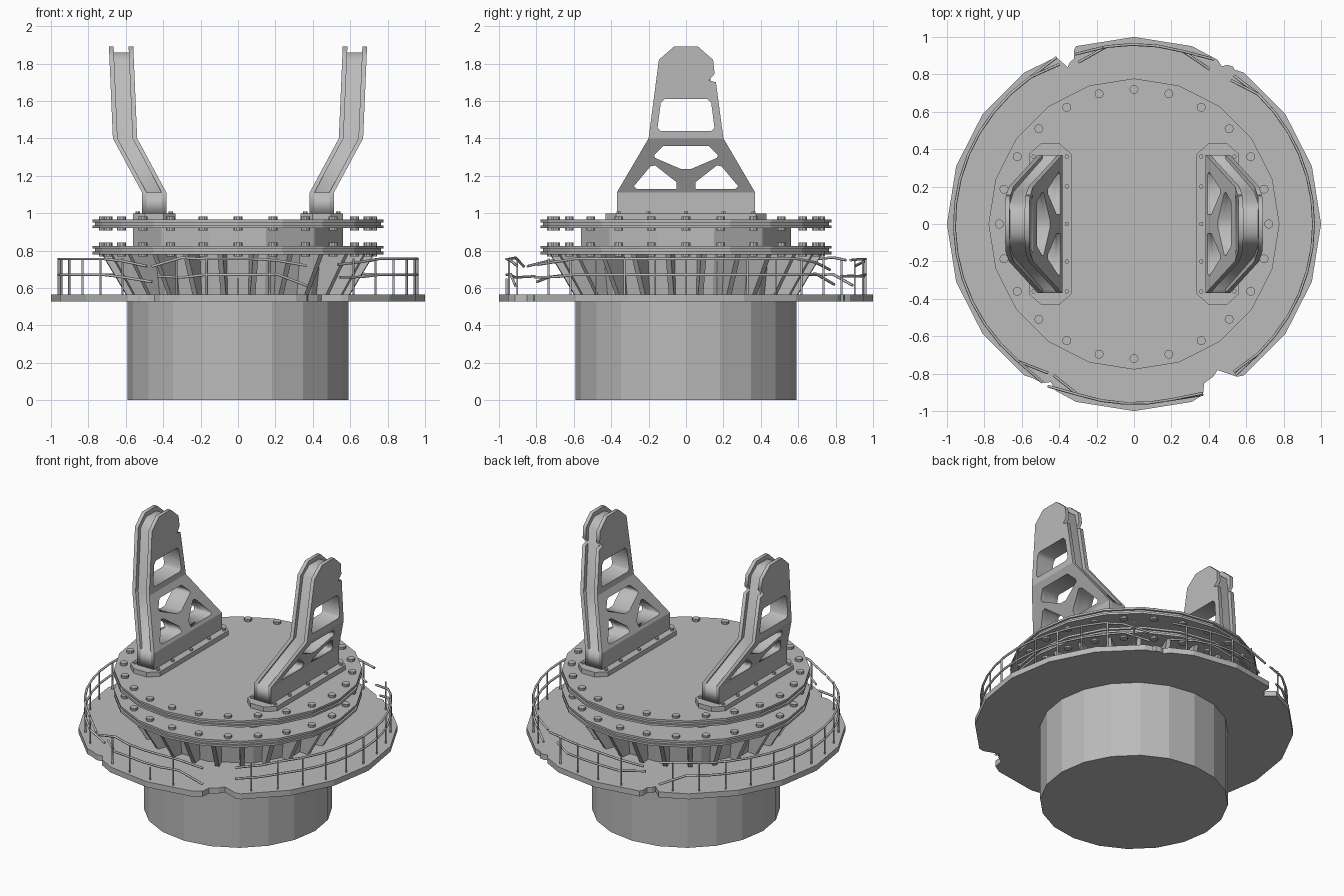
import bpy, bmesh, random
from math import sin, cos, radians
from mathutils import Vector

random.seed(4)
cube = bpy.data.objects.get("Cube")
if cube:
    bpy.data.objects.remove(cube)

GREY = (0.5, 0.5, 0.5, 1)
metal = bpy.data.materials.new("weathered_grey_metal")
metal.use_nodes = True
metal.diffuse_color = GREY
metal.node_tree.nodes["Principled BSDF"].inputs["Base Color"].default_value = GREY


def polar(r, deg, z=0.0):
    return Vector((r * cos(radians(deg)), r * sin(radians(deg)), z))


def add_mesh(name, bm):
    bmesh.ops.recalc_face_normals(bm, faces=bm.faces)
    mesh = bpy.data.meshes.new(name)
    bm.to_mesh(mesh)
    bm.free()
    mesh.materials.append(metal)
    obj = bpy.data.objects.new(name, mesh)
    bpy.context.collection.objects.link(obj)
    return obj


def prism(bm, outline, z0, z1):
    """Extrude a flat outline upwards from z0 to z1."""
    face = bm.faces.new([bm.verts.new((p[0], p[1], z0)) for p in outline])
    top = bmesh.ops.extrude_face_region(bm, geom=[face])["geom"]
    verts = [v for v in top if isinstance(v, bmesh.types.BMVert)]
    bmesh.ops.translate(bm, verts=verts, vec=(0, 0, z1 - z0))


def lathe(name, profile, sides, start=0.0):
    """Closed faceted solid from (radius, z) pairs, bottom to top."""
    bm = bmesh.new()
    rings = [[bm.verts.new(polar(r, start + 360 * i / sides, z)) for i in range(sides)]
             for r, z in profile]
    for a, b in zip(rings, rings[1:]):
        for i in range(sides):
            j = (i + 1) % sides
            bm.faces.new((a[i], a[j], b[j], b[i]))
    bm.faces.new(rings[0][::-1])
    bm.faces.new(rings[-1])
    return add_mesh(name, bm)


def studs(name, places, radius, z0, z1, sides=10):
    bm = bmesh.new()
    for x, y in places:
        prism(bm, [polar(radius, 360 * i / sides) + Vector((x, y, 0)) for i in range(sides)], z0, z1)
    return add_mesh(name, bm)


def tubes(name, paths, radius):
    """Thin rods along point lists."""
    curve = bpy.data.curves.new(name, "CURVE")
    curve.dimensions = "3D"
    curve.bevel_depth = radius
    curve.bevel_resolution = 1
    curve.use_fill_caps = True
    for path in paths:
        spline = curve.splines.new("POLY")
        spline.points.add(len(path) - 1)
        for point, co in zip(spline.points, path):
            point.co = (*co, 1)
    curve.materials.append(metal)
    obj = bpy.data.objects.new(name, curve)
    bpy.context.collection.objects.link(obj)
    return obj


# Pedestal, drum and the two bolted flanges
lathe("pedestal", [(0.59, 0), (0.59, 0.53)], 20)
lathe("lower_drum", [(0.55, 0.55), (0.58, 0.79)], 12, 15)
lathe("upper_drum", [(0.58, 0.8), (0.58, 0.94)], 12, 15)
bolt_circle = [polar(0.72, 15 * i)[:2] for i in range(24)]
for name, z in (("lower_flange", 0.78), ("upper_flange", 0.92)):
    lathe(name, [(0.778, z), (0.778, z + 0.014), (0.765, z + 0.014),
                 (0.765, z + 0.031), (0.778, z + 0.031), (0.778, z + 0.045)], 20)
    studs(name + "_bolts", bolt_circle, 0.024, z - 0.013, z + 0.062)

# Slanted ribs under the lower flange
bm = bmesh.new()
for i in range(24):
    angle = 15 * i + 7.5
    side = polar(0.014, angle + 90)
    section = [(0.52, 0.56), (0.60, 0.56), (0.735, 0.785), (0.52, 0.785)]
    left = [bm.verts.new(polar(r, angle, z) + side) for r, z in section]
    right = [bm.verts.new(polar(r, angle, z) - side) for r, z in section]
    bm.faces.new(left)
    bm.faces.new(right[::-1])
    for k in range(4):
        n = (k + 1) % 4
        bm.faces.new((left[k], right[k], right[n], left[n]))
add_mesh("flange_ribs", bm)

# Walkway deck with torn bites in its rim
bites = [(60, 3, 0.965), (112, 3, 0.91), (241, 4, 0.955), (298, 6, 0.9)]
rim = [(a, 1.0) for a in range(0, 360, 18) if all(abs(a - b) > w for b, w, r in bites)]
for b, w, r in bites:
    rim += [(b - w, 0.985), (b - w * 0.7, r + 0.03), (b - w * 0.1, r + 0.02),
            (b + w * 0.3, r), (b + w, 0.985)]
bm = bmesh.new()
prism(bm, [polar(r, a) for a, r in sorted(rim)], 0.527, 0.565)
add_mesh("walkway_deck", bm)

# Railing: posts every ten degrees, rails broken and bent at the bites
gaps = [(60, 6), (112, 5), (241, 3), (298, 8)]
posts = []
for a in range(0, 360, 10):
    if all(abs(a - b) > w for b, w in gaps):
        top = 0.65 if a == 270 else 0.758
        posts.append([polar(0.96, a, 0.56), polar(0.96, a, top)])
tubes("railing_posts", posts, 0.006)
rails = []
for z in (0.67, 0.755):
    for i, (b, w) in enumerate(gaps):
        nxt, nw = gaps[(i + 1) % 4]
        start, end = b + w, (nxt if nxt > b else nxt + 360) - nw
        steps = round((end - start) / 8)
        path = [polar(0.96, start + (end - start) * k / steps, z) for k in range(steps + 1)]
        for tip, inward, sign in ((0, 1, -1), (-1, -2, 1)):
            edge = start if tip == 0 else end
            path[tip] = polar(0.96 + random.uniform(-0.06, 0.03), edge + sign * 2,
                              z - random.uniform(0.0, 0.07))
            path[inward] += Vector((0, 0, random.uniform(-0.02, 0.01)))
        rails.append(path)
tubes("railing_rails", rails, 0.0075)

# Support arms: half outline and windows in (y, z), sheared outwards with height
HALF = [(0.37, 0.99), (0.37, 1.11), (0.2, 1.4), (0.145, 1.82), (0.065, 1.89)]
CORE = [(0.37, 0.99), (0.37, 1.11), (0.35, 1.11), (0.172, 1.4), (0.118, 1.81), (0.055, 1.86)]
UPPER = [(0.135, 1.44), (0.152, 1.455), (0.135, 1.59), (0.115, 1.61)]
MIDDLE = [(0.025, 1.235), (0.165, 1.295), (0.17, 1.31), (0.12, 1.36)]
LOWER = [(0.05, 1.13), (0.265, 1.13), (0.278, 1.145), (0.19, 1.25), (0.165, 1.255), (0.05, 1.165)]


def mirrored(half):
    return half + [(-y, z) for y, z in reversed(half)]


WINDOWS = [mirrored(UPPER), mirrored(MIDDLE), LOWER, [(-y, z) for y, z in LOWER]]


def lean(z):
    """Sideways centre of an arm at height z."""
    stops = [(0.0, 0.448), (1.11, 0.448), (1.4, 0.604), (1.89, 0.625)]
    for (z0, x0), (z1, x1) in zip(stops, stops[1:]):
        if z <= z1 + 1e-5:
            return x0 + (x1 - x0) * (z - z0) / (z1 - z0)
    return stops[-1][1]


def arm_layer(name, outline, offset, thick, side):
    curve = bpy.data.curves.new(name, "CURVE")
    curve.dimensions = "2D"
    curve.fill_mode = "BOTH"
    curve.extrude = thick / 2
    for loop in [outline] + WINDOWS:
        spline = curve.splines.new("POLY")
        spline.points.add(len(loop) - 1)
        spline.use_cyclic_u = True
        for point, (y, z) in zip(spline.points, loop):
            point.co = (y, z, 0, 1)
    helper = bpy.data.objects.new(name + "_curve", curve)
    bpy.context.collection.objects.link(helper)
    flat = bpy.data.meshes.new_from_object(helper.evaluated_get(bpy.context.evaluated_depsgraph_get()))
    bpy.data.objects.remove(helper)
    bm = bmesh.new()
    bm.from_mesh(flat)
    bmesh.ops.remove_doubles(bm, verts=bm.verts, dist=0.0005)
    for z in (1.11, 1.4):
        bmesh.ops.bisect_plane(bm, geom=bm.verts[:] + bm.edges[:] + bm.faces[:],
                               plane_co=(0, z, 0), plane_no=(0, 1, 0), dist=0.0005)
    for v in bm.verts:
        y, z, x = v.co
        v.co = (side * (lean(z) + offset + x), y, z)
    return add_mesh(name, bm)


for word, side in (("left", 1), ("right", -1)):
    plate = mirrored(HALF)
    # a small chip in the edge of each arm
    chip = [(0.16, 1.70), (0.122, 1.71), (0.153, 1.745)]
    plate[3:3] = chip
    arm_layer(word + "_arm_outer_plate", plate, 0.0525, 0.025, side)
    arm_layer(word + "_arm_inner_plate", plate, -0.0525, 0.025, side)
    arm_layer(word + "_arm_core", mirrored(CORE), 0, 0.082, side)
    # chamfered foot plate and its bolts
    foot = [(0.05, 0.43), (0.113, 0.375), (0.113, -0.375), (0.05, -0.43)]
    foot += [(-x, y) for x, y in reversed(foot)]
    bm = bmesh.new()
    prism(bm, [(side * (0.448 + x), y) for x, y in foot], 0.96, 0.997)
    add_mesh(word + "_foot_plate", bm)
    studs(word + "_foot_bolts", [(side * (0.448 + x), y) for x in (-0.089, 0.089)
                                 for y in (-0.36, -0.2, 0, 0.2, 0.36)], 0.012, 0.98, 1.01, 6)
